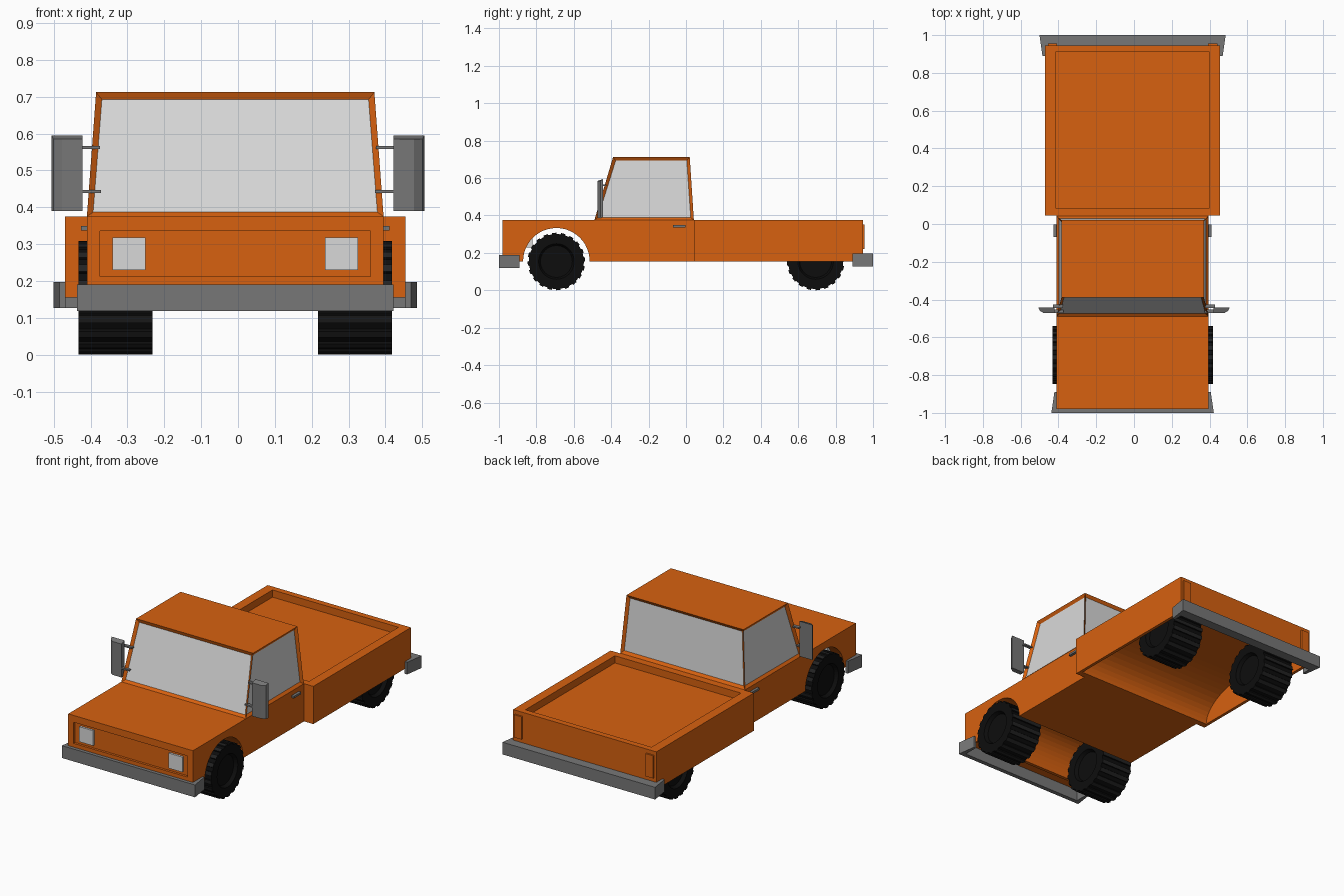
import bpy, bmesh
from math import sin, cos, pi
from mathutils import Vector

cube = bpy.data.objects.get("Cube")
if cube:
    bpy.data.objects.remove(cube)

CX = -0.0075  # centre line of the bodywork


def material(name, r, g, b):
    m = bpy.data.materials.new(name)
    m.use_nodes = True
    m.diffuse_color = (r, g, b, 1)
    bsdf = next(n for n in m.node_tree.nodes if n.type == "BSDF_PRINCIPLED")
    bsdf.inputs["Base Color"].default_value = (r, g, b, 1)
    bsdf.inputs["Roughness"].default_value = 0.7
    return m


ORANGE = material("orange paint", 0.68, 0.12, 0.005)
GLASS = material("pale glass", 0.69, 0.69, 0.69)
GREY = material("grey plastic", 0.185, 0.185, 0.185)
RUBBER = material("black rubber", 0.004, 0.004, 0.004)
TREAD = material("dark tread", 0.016, 0.016, 0.016)


def finish(bm, name, *mats):
    bmesh.ops.recalc_face_normals(bm, faces=bm.faces)
    mesh = bpy.data.meshes.new(name)
    bm.to_mesh(mesh)
    bm.free()
    for m in mats:
        mesh.materials.append(m)
    ob = bpy.data.objects.new(name, mesh)
    bpy.context.collection.objects.link(ob)
    return ob


def prism(name, outline, lo, hi, axis, mat):
    """Extrude a 2D outline from lo to hi along x or z."""
    bm = bmesh.new()
    place = (lambda p, d: (d, *p)) if axis == "x" else (lambda p, d: (*p, d))
    ends = [[bm.verts.new(place(p, d)) for p in outline] for d in (lo, hi)]
    n = len(outline)
    for ring in ends:
        bm.faces.new(ring)
    for i in range(n):
        j = (i + 1) % n
        bm.faces.new((ends[0][i], ends[0][j], ends[1][j], ends[1][i]))
    return finish(bm, name, mat)


def box(name, x, y, z, mat):
    outline = [(x[0], y[0]), (x[1], y[0]), (x[1], y[1]), (x[0], y[1])]
    return prism(name, outline, *z, "z", mat)


def cut(target, cutter):
    cutter.hide_render = True
    mod = target.modifiers.new("cut", "BOOLEAN")
    mod.operation, mod.solver, mod.object = "DIFFERENCE", "EXACT", cutter
    bpy.context.view_layer.objects.active = target
    bpy.ops.object.modifier_apply(modifier=mod.name)
    bpy.data.objects.remove(cutter)


def centred(half):
    return (CX - half, CX + half)


BOTTOM, DECK = 0.155, 0.375

# Front body with a wheel arch running right through
arch = [(-0.693 - 0.178 * cos(pi * i / 24), BOTTOM + 0.178 * sin(pi * i / 24))
        for i in range(25)]
outline = [(-0.98, 0.185), (-0.89, 0.185), (-0.89, BOTTOM)] + arch
outline += [(0.045, BOTTOM), (0.045, DECK), (-0.98, DECK)]
front_body = prism("front_body", outline, *centred(0.4025), "x", ORANGE)
cut(front_body, box("grille_cutter", centred(0.367), (-1.1, -0.966), (0.212, 0.335), ORANGE))

# Tapered cab with recessed windows
bm = bmesh.new()
rings = []
for half, front, back, z in ((0.4025, -0.49, 0.042, DECK), (0.3775, -0.39, 0.02, 0.712)):
    rings.append([bm.verts.new((CX + sx * half, y, z))
                  for sx, y in ((-1, front), (1, front), (1, back), (-1, back))])
sides = [bm.faces.new((rings[0][i], rings[0][(i + 1) % 4],
                       rings[1][(i + 1) % 4], rings[1][i])) for i in range(4)]
bm.faces.new(rings[1])
bm.faces.new(rings[0][::-1])
bmesh.ops.recalc_face_normals(bm, faces=bm.faces)
bmesh.ops.inset_individual(bm, faces=sides, thickness=0.023, depth=-0.012)
for f in sides:
    f.material_index = 1
finish(bm, "cab", ORANGE, GLASS)

# Load bed with shallow tray, and a curved hollow beneath
bed = box("load_bed", centred(0.4625), (0.045, 0.945), (BOTTOM, DECK), ORANGE)
cut(bed, box("tray_cutter", centred(0.407), (0.085, 0.91), (0.333, 0.5), ORANGE))
hollow = [(0.38 - 0.3 * cos(pi * i / 24), BOTTOM + 0.167 * sin(pi * i / 24))
          for i in range(13)]
hollow += [(0.92, BOTTOM + 0.167), (0.92, 0.1), (0.08, 0.1)]
cut(bed, prism("hollow_cutter", hollow, *centred(0.445), "x", ORANGE))


# Wraparound bumpers
def bumper(name, half, outer, inner, tip, z, wall):
    near = half - 0.016
    right = [(half, outer), (near, tip), (near - wall, tip), (near - wall, inner)]
    outline = [(CX + x, y) for x, y in right]
    outline += [(CX - x, y) for x, y in reversed(right)]
    prism(name, outline, *z, "z", GREY)


bumper("front_bumper", 0.43, -1.0, -0.975, -0.89, (0.118, 0.19), 0.014)
bumper("rear_bumper", 0.493, 1.0, 0.943, 0.89, (0.126, 0.197), 0.016)


# Wheels: rings lofted across the width, with a toothed tread
def wheel(name, cx, cy, radius=0.154, half=0.1, lugs=20):
    bm = bmesh.new()
    count = lugs * 4
    profile = [(half - 0.02, 0.04), (half - 0.02, 0.085), (half, 0.095), (half, None)]
    profile += [(-x, r) for x, r in reversed(profile)]
    rings = []
    for x, r in profile:
        ring = []
        for i in range(count):
            lug = i % 4 < 2
            rad = r or (radius if lug else radius - 0.007)
            # teeth and gaps get equal width with steep flanks
            a = 2 * pi * (i // 4 + (0, 0.46, 0.5, 0.96)[i % 4]) / lugs
            ring.append(bm.verts.new((cx + x, cy + rad * cos(a), 0.154 + rad * sin(a))))
        rings.append(ring)
    for k in range(len(rings) - 1):
        for i in range(count):
            j = (i + 1) % count
            f = bm.faces.new((rings[k][i], rings[k][j], rings[k + 1][j], rings[k + 1][i]))
            if k == 3 and i % 4 == 0:
                f.material_index = 1
    bm.faces.new(rings[0])
    bm.faces.new(rings[-1])
    finish(bm, name, RUBBER, TREAD)


for side, s in (("left", 1), ("right", -1)):
    def span(a, b):
        return sorted((CX + s * a, CX + s * b))

    wheel("front_wheel_" + side, CX + s * 0.325, -0.693)
    wheel("rear_wheel_" + side, CX + s * 0.325, 0.693)

    # Lamps
    box("headlight_" + side, span(0.243, 0.333), (-0.978, -0.82), (0.23, 0.318), GLASS)
    box("tail_light_" + side, span(0.4, 0.449), (0.94, 0.955), (0.22, 0.352), ORANGE)

    # Door handle
    box("door_handle_" + side, span(0.40, 0.418), (-0.07, -0.003), (0.337, 0.349), GREY)

    # Wing mirror with two arms
    plan = [(0.422, -0.443), (0.506, -0.443), (0.5, -0.458), (0.478, -0.472), (0.422, -0.472)]
    mirror = prism("wing_mirror_" + side, [(s * x, y) for x, y in plan],
                   0.39, 0.595, "z", GREY)
    for v in mirror.data.vertices:
        if v.co.z > 0.5 and v.co.y < -0.45:
            v.co.z -= 0.01
    for label, z, y, inner in (("upper", 0.562, -0.43, 0.375), ("lower", 0.443, -0.457, 0.372)):
        box(f"mirror_arm_{label}_{side}", sorted((s * inner, s * 0.43)),
            (y - 0.015, y + 0.005), (z - 0.004, z + 0.004), GREY)
